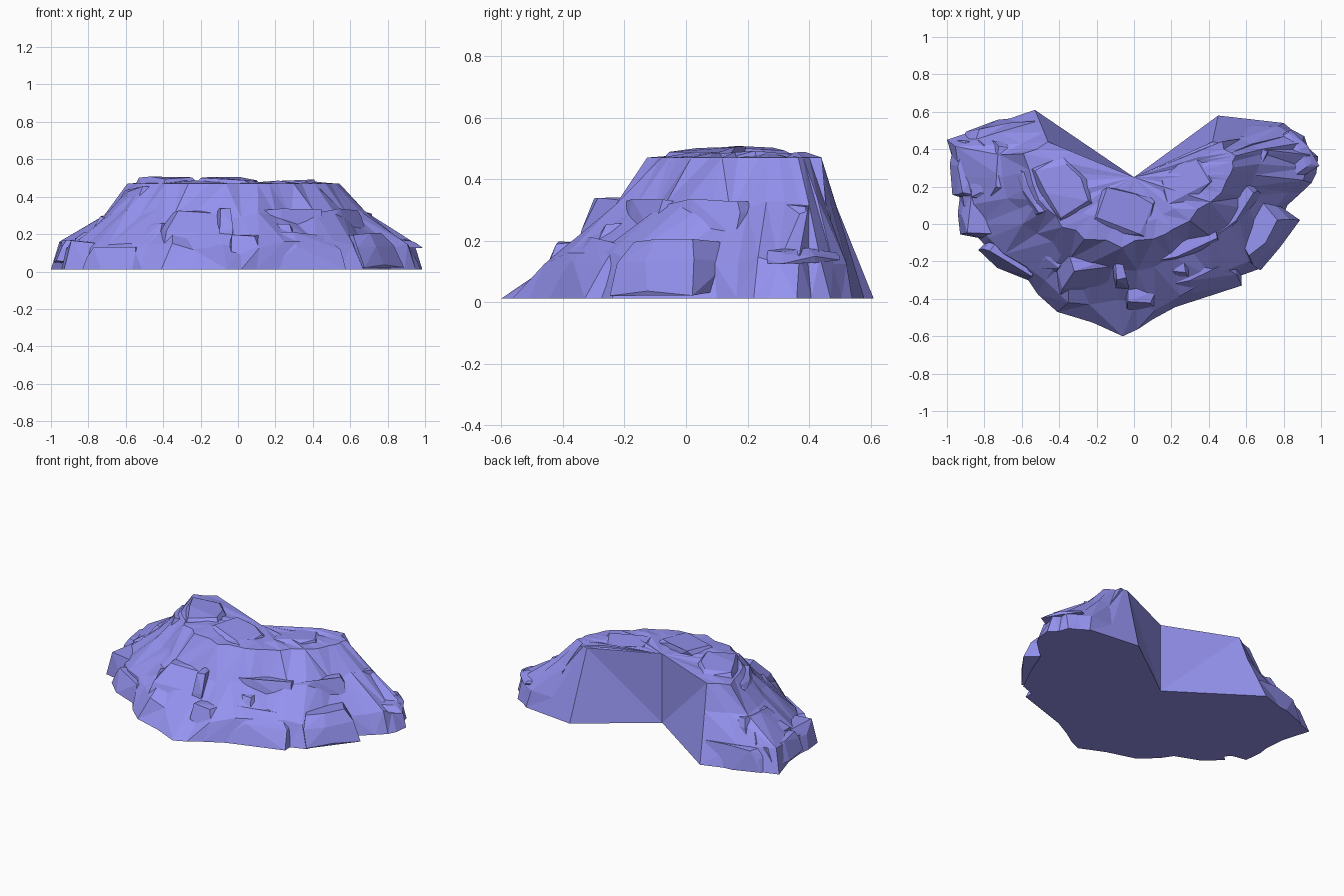
import bpy, bmesh, random
from mathutils import Vector

if "Cube" in bpy.data.objects:
    bpy.data.objects.remove(bpy.data.objects["Cube"])

random.seed(11)
ROCK = bpy.data.materials.new("blue_rock")
ROCK.diffuse_color = (.3, .29, .87, 1)
ROCK.use_nodes = True
ROCK.node_tree.nodes["Principled BSDF"].inputs["Base Color"].default_value = ROCK.diffuse_color


def finish(bm, name):
    bmesh.ops.recalc_face_normals(bm, faces=bm.faces)
    me = bpy.data.meshes.new(name)
    bm.to_mesh(me)
    bm.free()
    me.materials.append(ROCK)
    ob = bpy.data.objects.new(name, me)
    bpy.context.collection.objects.link(ob)
    return ob


def jit(a):
    return random.uniform(-a, a)


# Contours run from the right wing's back, round the front, to the left wing's back
TIERS = [
    (0.012, [(.45, .58), (.80, .54), (.91, .47), (.985, .36), (.95, .22), (.82, .10), (.67, -.24), (.45, -.33),
             (.10, -.51), (-.06, -.60), (-.41, -.47), (-.60, -.25), (-.80, -.11), (-.93, .10), (-1, .45), (-.53, .61)]),
    (0.14, [(.44, .54), (.79, .51), (.89, .45), (.95, .35), (.91, .22), (.77, .08), (.61, -.19), (.42, -.29),
            (.10, -.45), (-.10, -.42), (-.37, -.41), (-.56, -.22), (-.79, -.08), (-.90, .10), (-.94, .42), (-.51, .56)]),
    (0.31, [(.43, .485), (.59, .45), (.65, .42), (.68, .36), (.65, .25), (.59, .14), (.50, .0), (.30, -.12),
            (.10, -.23), (-.10, -.25), (-.34, -.20), (-.45, -.11), (-.58, .0), (-.67, .15), (-.72, .37), (-.48, .49)]),
    (0.47, [(.42, .44), (.48, .43), (.52, .40), (.54, .35), (.51, .26), (.46, .18), (.36, .08), (.22, -.02),
            (.10, -.09), (-.08, -.11), (-.25, -.08), (-.38, -.02), (-.48, .08), (-.55, .2), (-.58, .36), (-.46, .44)]),
]
NOTCH = Vector((0, .25, 0))


def cliff_body():
    bm = bmesh.new()
    rings = []
    for level, (z, pts) in enumerate(TIERS):
        ring = []
        last = len(pts) - 1
        for i, p in enumerate(pts):
            a = 0 if i in (0, last) or level == 0 else .02
            ring.append(Vector((p[0] + jit(a), p[1] + jit(a), z + (jit(.025) if a and level < 3 else 0))))
            if i < last:
                m = (Vector(p) + Vector(pts[i + 1])) / 2
                b = 0 if i in (0, last - 1) else .02
                ring.append(Vector((m.x + jit(b), m.y + jit(b), z + (jit(.025) if 0 < level < 3 else 0))))
        rings.append(ring)
    # slightly crowned summit
    n = len(rings[0])
    crown = [NOTCH.lerp(p, .72) for p in rings[3]]
    for i, p in enumerate(crown):
        p.z = .47 if i in (0, n - 1) else .48 + jit(.01)
    rings.append(crown)
    vr = [[bm.verts.new(p) for p in r] for r in rings]
    low = bm.verts.new(NOTCH + Vector((0, 0, .012)))
    high = bm.verts.new(NOTCH + Vector((0, 0, .47)))
    for a, b in zip(vr, vr[1:]):
        for i in range(n - 1):
            if random.random() < .5:
                bm.faces.new((a[i], a[i + 1], b[i + 1]))
                bm.faces.new((a[i], b[i + 1], b[i]))
            else:
                bm.faces.new((a[i], a[i + 1], b[i]))
                bm.faces.new((a[i + 1], b[i + 1], b[i]))
    for i in range(n - 1):
        bm.faces.new((vr[-1][i], vr[-1][i + 1], high))
        bm.faces.new((vr[0][i + 1], vr[0][i], low))
    # flat back walls meeting in the notch
    for e in (0, n - 1):
        for a, b in zip(vr, vr[1:]):
            bm.faces.new((a[e], b[e], low))
        bm.faces.new((vr[4][e], high, low))
    bmesh.ops.recalc_face_normals(bm, faces=bm.faces)
    bmesh.ops.dissolve_limit(bm, angle_limit=.05, verts=bm.verts, edges=bm.edges)
    finish(bm, "cliff_body")


def ledge(name, a, b, width, z0, z1, taper=.85, lean=.04, rough=.016):
    """Broken angular slab running from a to b, its top leaning back into the cliff."""
    a, b = Vector((*a, 0)), Vector((*b, 0))
    d = b - a
    mid, half, u = (a + b) / 2, d.length / 2, d.normalized()
    v = Vector((-u.y, u.x, 0))
    back = (NOTCH - mid).normalized() * lean
    bm = bmesh.new()
    for t, s in ((0, 1), (.6, .98), (1, taper)):
        z = z0 + t * (z1 - z0)
        for x, y in ((-1, -.7), (-.75, 1), (.2, 1.1), (1, .8), (.85, -1), (-.2, -1.05)):
            p = mid + back * t + u * (half * x * s + jit(rough)) + v * (width / 2 * y * s + jit(rough))
            p.z = max(.012, z + (jit(rough * .7) if z > .02 else 0))
            bm.verts.new(p)
    r = bmesh.ops.convex_hull(bm, input=bm.verts)
    bmesh.ops.delete(bm, geom=[g for g in r["geom_interior"] if isinstance(g, bmesh.types.BMVert)],
                     context='VERTS')
    bmesh.ops.dissolve_limit(bm, angle_limit=.15, verts=bm.verts, edges=bm.edges)
    finish(bm, name)


cliff_body()

# Right flank ledges
ledge("right_upper_ledge", (.40, -.06), (.63, .25), .2, .22, .325, .9, .03)
ledge("right_middle_ledge", (.02, -.20), (.48, -.02), .14, .21, .325, .92, .03)
ledge("right_back_ledge", (.58, .24), (.66, .44), .18, .2, .32, .9, .03)
ledge("right_lower_block", (.64, -.21), (.82, .08), .15, .03, .2, .8, .08)
ledge("right_wing_slab", (.72, .46), (.90, .25), .24, .13, .17, .85, .02)
ledge("right_wing_block", (.60, .10), (.74, .42), .22, .12, .22, .85)
ledge("right_shelf", (.14, -.40), (.58, -.22), .17, .012, .2, .75, .1)

# Front buttresses
ledge("front_buttress", (.05, -.49), (.04, -.26), .18, .012, .19, .7, .04)
ledge("front_right_buttress", (.26, -.36), (.20, -.14), .22, .012, .25, .65, .07)
ledge("front_fin", (-.06, -.38), (-.11, -.16), .08, .06, .33, .65, .04)
ledge("front_left_boulder", (-.24, -.42), (-.30, -.14), .34, .05, .32, .66, .13)
ledge("front_left_shoulder", (-.40, -.28), (-.58, -.12), .2, .03, .25, .75, .12)

# Left flank ledges
ledge("left_front_ledge", (-.80, -.10), (-.50, -.24), .16, .012, .13, .92, .03)
ledge("left_middle_ledge", (-.64, .08), (-.44, -.08), .18, .17, .29, .8, .05)
ledge("left_side_block", (-.85, -.08), (-.87, .16), .17, .012, .16, .85, .05)
ledge("left_wing_ledge", (-.89, .12), (-.89, .45), .15, .05, .16, .9, .03)
ledge("left_wing_back", (-.93, .46), (-.56, .55), .08, .012, .15, .88, .05)
ledge("left_wing_upper", (-.70, .12), (-.70, .46), .2, .16, .29, .8, .05)
ledge("left_wing_step", (-.80, .10), (-.78, .46), .18, .1, .22, .85, .04)

# Summit slabs
ledge("summit_left_cap", (-.50, .34), (-.30, .05), .24, .42, .497, .8, .02)
ledge("summit_middle_cap", (-.22, .08), (.10, .02), .22, .43, .498, .85, .02)
ledge("summit_right_cap", (.16, .14), (.42, .32), .2, .42, .482, .85, .02)
ledge("summit_side_ledge", (-.58, .30), (-.46, .05), .12, .39, .445, .95, .01)
